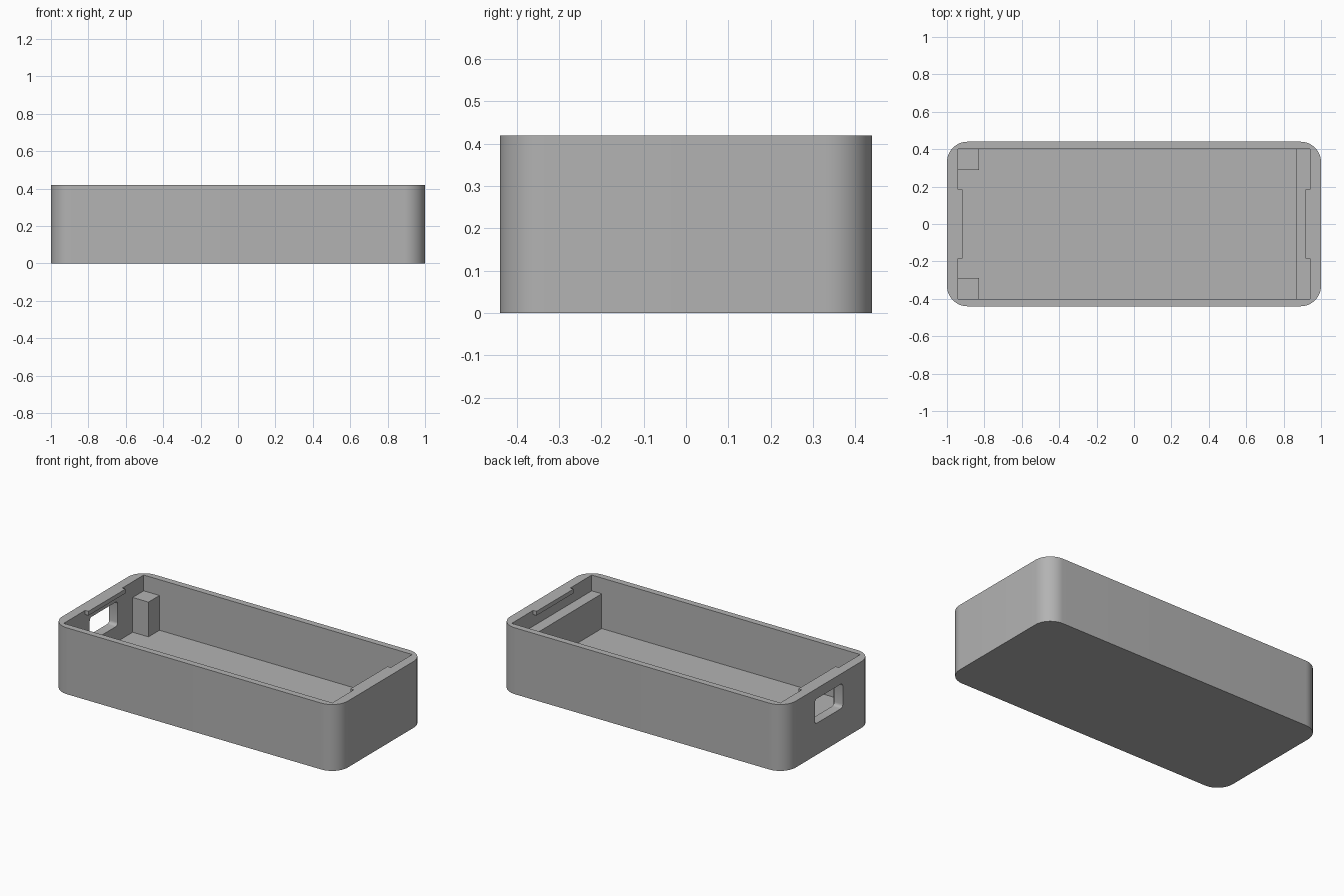
import bpy
import bmesh

if "Cube" in bpy.data.objects:
    bpy.data.objects.remove(bpy.data.objects["Cube"], do_unlink=True)

# Single plastic colour
GREY = (0.45, 0.45, 0.45, 1)
plastic = bpy.data.materials.new("grey_plastic")
plastic.use_nodes = True
plastic.diffuse_color = GREY
plastic.node_tree.nodes["Principled BSDF"].inputs["Base Color"].default_value = GREY

# Main dimensions
HALF_X, HALF_Y, TOP = 1.0, 0.44, 0.42
IN_X, IN_Y, FLOOR = 0.94, 0.4, 0.1
SUPPORT_TOP = 0.32


def box(name, low, high, round_axis=None, radius=0.0, segments=8):
    """Box between two corners; edges along round_axis may be filleted."""
    bm = bmesh.new()
    bmesh.ops.create_cube(bm, size=1)
    for v in bm.verts:
        for i in range(3):
            v.co[i] = high[i] if v.co[i] > 0 else low[i]
    if round_axis is not None:
        edges = [e for e in bm.edges
                 if abs(e.verts[0].co[round_axis] - e.verts[1].co[round_axis]) > 1e-4]
        bmesh.ops.bevel(bm, geom=edges, offset=radius, segments=segments,
                        profile=0.5, affect='EDGES')
    mesh = bpy.data.meshes.new(name)
    bm.to_mesh(mesh)
    bm.free()
    mesh.materials.append(plastic)
    obj = bpy.data.objects.new(name, mesh)
    bpy.context.collection.objects.link(obj)
    return obj


def activate(obj):
    bpy.ops.object.select_all(action='DESELECT')
    obj.select_set(True)
    bpy.context.view_layer.objects.active = obj


def cut(target, cutter):
    activate(target)
    mod = target.modifiers.new("cut", 'BOOLEAN')
    mod.operation = 'DIFFERENCE'
    mod.solver = 'EXACT'
    mod.object = cutter
    bpy.ops.object.modifier_apply(modifier=mod.name)
    bpy.data.objects.remove(cutter, do_unlink=True)


# Shell: rounded block, hollowed out, with a connector opening in one end
shell = box("case_shell", (-HALF_X, -HALF_Y, 0), (HALF_X, HALF_Y, TOP),
            round_axis=2, radius=0.11, segments=12)
cut(shell, box("cavity", (-IN_X, -IN_Y, FLOOR), (IN_X, IN_Y, TOP + 0.2)))
cut(shell, box("connector_opening", (-1.1, -0.14, 0.2), (-0.9, 0.14, 0.355),
               round_axis=0, radius=0.02, segments=4))
activate(shell)
bpy.ops.object.shade_smooth_by_angle(angle=0.5)

# Corner posts beside the opening
for side, name in ((1, "back_post"), (-1, "front_post")):
    ys = sorted((side * 0.29, side * IN_Y))
    box(name, (-IN_X, ys[0], FLOOR), (-0.83, ys[1], SUPPORT_TOP))

# Support ledge across the closed end
box("support_ledge", (0.87, -IN_Y, FLOOR), (IN_X, IN_Y, SUPPORT_TOP))

# Snap lips under the rim at both ends
for side, name in ((1, "left_snap_lip"), (-1, "right_snap_lip")):
    xs = sorted((side * 0.917, side * IN_X))
    box(name, (xs[0], -0.185, 0.393), (xs[1], 0.185, TOP))
